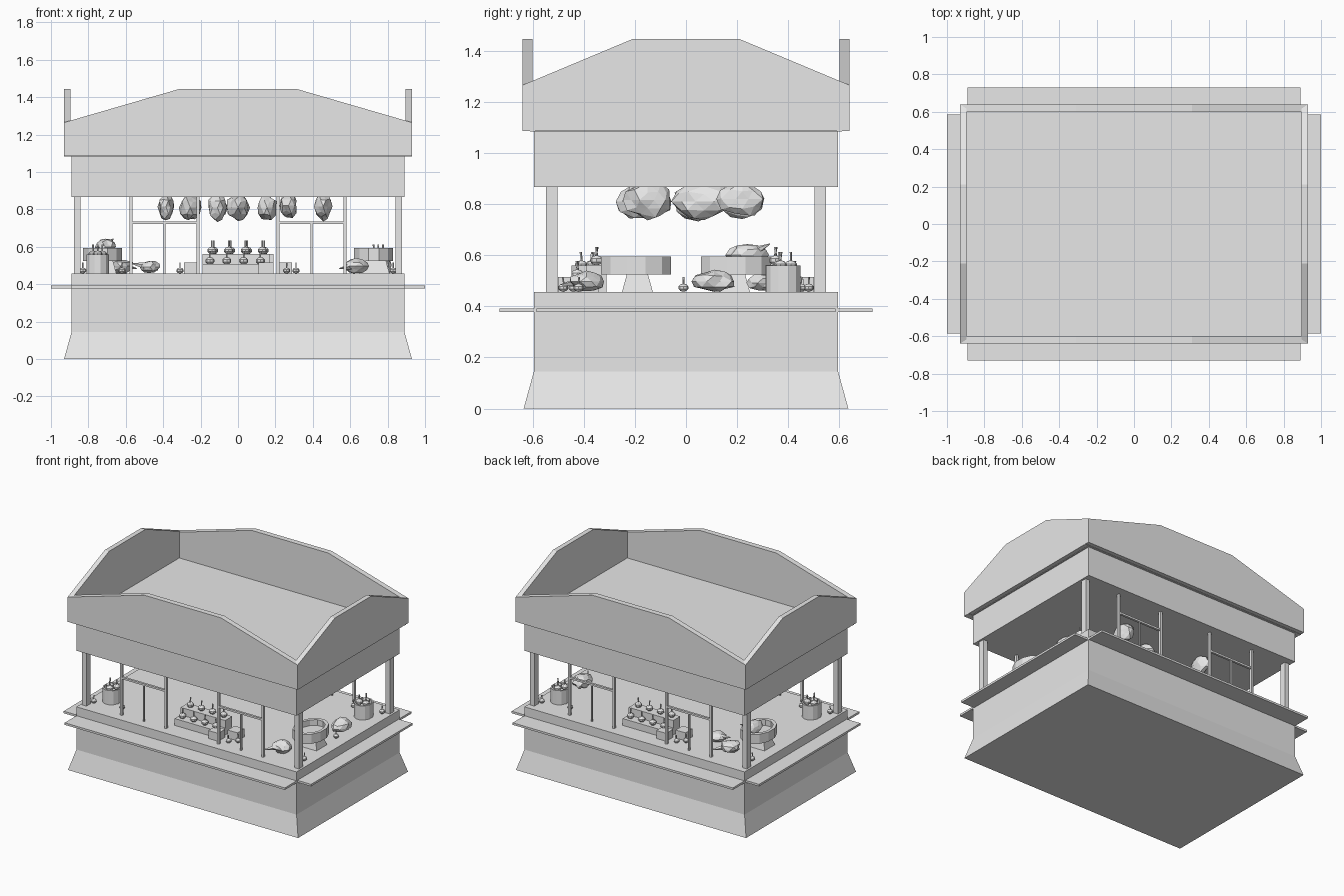
import bpy, bmesh, math, random
from mathutils import Vector, Matrix

cube = bpy.data.objects.get("Cube")
if cube:
    bpy.data.objects.remove(cube)
rng = random.Random(4)

clay = bpy.data.materials.new("plain grey")
clay.use_nodes = True
clay.diffuse_color = (0.8, 0.8, 0.8, 1)
clay.node_tree.nodes["Principled BSDF"].inputs["Base Color"].default_value = (0.8, 0.8, 0.8, 1)


def finish(name, bm):
    bmesh.ops.recalc_face_normals(bm, faces=bm.faces)
    mesh = bpy.data.meshes.new(name)
    bm.to_mesh(mesh)
    bm.free()
    mesh.materials.append(clay)
    ob = bpy.data.objects.new(name, mesh)
    bpy.context.scene.collection.objects.link(ob)
    return ob


def box(name, x0, x1, y0, y1, z0, z1, flare=0):
    """Box between limits; flare widens the bottom."""
    bm = bmesh.new()
    bmesh.ops.create_cube(bm, size=1)
    for v in bm.verts:
        grow = flare if v.co.z < 0 else 0
        sx, sy = math.copysign(grow, v.co.x), math.copysign(grow, v.co.y)
        v.co = Vector(((x0 + x1) / 2 + v.co.x * (x1 - x0) + sx,
                       (y0 + y1) / 2 + v.co.y * (y1 - y0) + sy,
                       (z0 + z1) / 2 + v.co.z * (z1 - z0)))
    return finish(name, bm)


def gable(name, half, flat, inner, outer, side, along_x):
    """Parapet wall with chamfered upper corners."""
    bm = bmesh.new()
    outline = [(-half, 1.085), (half, 1.085), (half, 1.265),
               (flat, 1.445), (-flat, 1.445), (-half, 1.265)]
    place = lambda a, d, z: (a, d * side, z) if along_x else (d * side, a, z)
    face = bm.faces.new([bm.verts.new(place(a, inner, z)) for a, z in outline])
    out = bmesh.ops.extrude_face_region(bm, geom=[face])
    d = (outer - inner) * side
    bmesh.ops.translate(bm, vec=(0, d, 0) if along_x else (d, 0, 0),
                        verts=[g for g in out["geom"] if isinstance(g, bmesh.types.BMVert)])
    return finish(name, bm)


def tub(name, x, y, z0, z1, rx, ry, sides, wall=0.8, depth=0.7):
    """Open round container with a recessed top."""
    bm = bmesh.new()
    rings = []
    for k, z in ((1, z0), (1, z1), (wall, z1), (wall, z1 - depth * (z1 - z0))):
        rings.append([bm.verts.new((x + k * rx * math.cos(t), y + k * ry * math.sin(t), z))
                      for t in (math.tau * (i + 0.5) / sides for i in range(sides))])
    for a, b in zip(rings, rings[1:]):
        for i in range(sides):
            j = (i + 1) % sides
            bm.faces.new((a[i], a[j], b[j], b[i]))
    bm.faces.new(rings[0])
    bm.faces.new(rings[-1])
    return finish(name, bm)


def lump(name, pos, size, spike=None):
    """Faceted joint of meat, optionally with a pointed end."""
    bm = bmesh.new()
    bmesh.ops.create_icosphere(bm, subdivisions=2, radius=1)
    bmesh.ops.dissolve_limit(bm, angle_limit=0.3, verts=bm.verts, edges=bm.edges)
    for v in bm.verts:
        v.co *= rng.uniform(0.82, 1.1)
        v.co = Vector((v.co.x * size[0], v.co.y * size[1], v.co.z * size[2]))
    if spike:
        d = Vector(spike)
        turn = d.to_track_quat('Z', 'Y').to_matrix().to_4x4()
        bmesh.ops.create_cone(bm, cap_ends=True, segments=5, radius1=0.022, radius2=0.002,
                              depth=d.length, matrix=Matrix.Translation(d * 0.75) @ turn)
    bmesh.ops.translate(bm, vec=pos, verts=bm.verts)
    return finish(name, bm)


def fruit(x, y, z, r=0.025):
    """Small round fruit with a tall stem, resting at height z."""
    bm = bmesh.new()
    bmesh.ops.create_uvsphere(bm, u_segments=8, v_segments=5, radius=r,
                              matrix=Matrix.Translation((x, y, z + r * 0.8)) @ Matrix.Diagonal((1, 1, 0.8, 1)))
    lean = Matrix.Rotation(rng.uniform(-0.2, 0.2), 4, 'X')
    bmesh.ops.create_cone(bm, cap_ends=True, segments=5, radius1=r * 0.16, radius2=r * 0.2, depth=r * 1.6,
                          matrix=Matrix.Translation((x, y, z + r * 2.1)) @ lean)
    return finish("fruit", bm)


# Counter, flared plinth and shelves
TOP = 0.457
box("plinth", -0.89, 0.89, -0.595, 0.595, 0, 0.145, 0.04)
box("counter", -0.89, 0.89, -0.595, 0.595, 0.145, TOP)
for s in (-1, 1):
    box("long_shelf", -0.89, 0.89, *sorted((s * 0.59, s * 0.73)), 0.377, 0.392)
    box("end_shelf", *sorted((s * 0.885, s)), -0.585, 0.585, 0.377, 0.392)

# Roof block and parapet
box("roof_block", -0.89, 0.89, -0.595, 0.595, 0.867, 1.087)
for s in (-1, 1):
    gable("long_parapet", 0.93, 0.31, 0.6, 0.64, s, True)
    gable("end_parapet", 0.64, 0.21, 0.895, 0.93, s, False)
    box("parapet_ledge", -0.93, 0.93, *sorted((s * 0.59, s * 0.61)), 1.083, 1.087)
    box("parapet_ledge", *sorted((s * 0.885, s * 0.9)), -0.6, 0.6, 1.083, 1.087)

# Corner posts and window frames
for sy in (-1, 1):
    y0, y1 = sorted((sy * 0.503, sy * 0.548))
    ym = sy * 0.525
    for sx in (-1, 1):
        box("corner_post", *sorted((sx * 0.842, sx * 0.876)), y0, y1, TOP, 0.867)
        for x in (0.213, 0.572):
            box("window_post", sx * x - 0.008, sx * x + 0.008, ym - 0.01, ym + 0.01, TOP, 0.867)
        box("window_bar", *sorted((sx * 0.213, sx * 0.572)), ym - 0.008, ym + 0.008, 0.722, 0.736)
        box("window_divider", sx * 0.393 - 0.005, sx * 0.393 + 0.005, ym - 0.006, ym + 0.006, TOP, 0.724)

# Goods laid out twice, turned half way round
for s in (1, -1):
    def span(a, b):
        return sorted((s * a, s * b))
    # Stepped fruit stand
    box("stand_low_step", *span(-0.19, 0.17), *span(-0.46, -0.39), TOP, 0.507)
    box("stand_high_step", *span(-0.19, 0.17), *span(-0.39, -0.31), TOP, 0.562)
    box("fruit_crate", *span(0.11, 0.19), *span(-0.5, -0.42), TOP, 0.515)
    box("fruit_crate", *span(0.21, 0.29), *span(-0.42, -0.34), TOP, 0.515)
    for x in (-0.15, -0.06, 0.03, 0.12):
        fruit(s * x, s * -0.425, 0.505)
        fruit(s * (x + 0.01), s * -0.35, 0.56)
    # Wide basin on a tapered foot
    box("basin_foot", *span(0.67, 0.79), *span(-0.23, -0.15), TOP, 0.53, 0.02)
    tub("basin", s * 0.725, s * -0.195, 0.524, 0.594, 0.108, 0.142, 12, 0.8, 0.6)
    # Barrel of fruit
    tub("barrel", s * 0.75, s * 0.38, TOP, 0.56, 0.062, 0.07, 12, 0.85, 0.3)
    for dx, dy in ((-0.025, -0.015), (0.025, -0.01), (0, 0.03)):
        fruit(s * (0.75 + dx), s * (0.38 + dy), 0.54)
    # Joints and loose fruit on the counter
    lump("joint", (s * 0.63, s * -0.39, 0.497), (0.07, 0.07, 0.042), (s * -0.07, s * -0.08, -0.01))
    for x, y in ((0.31, -0.44), (0.26, -0.48), (0.62, 0.45), (0.83, 0.48), (0.83, -0.42)):
        fruit(s * x, s * y, TOP, 0.02)

lump("basin_roast", (-0.71, 0.24, 0.6), (0.055, 0.08, 0.045), (0.035, 0.07, 0.035))
lump("side_roast", (0.76, 0.11, 0.498), (0.06, 0.085, 0.045))
lump("back_roast", (-0.47, 0.3, 0.492), (0.055, 0.06, 0.036), (-0.08, 0, 0.015))
fruit(0.8, -0.01, TOP, 0.02)

# Hanging joints under the roof
for x, y, z, w in ((-0.385, 0.22, 0.815, 0.045), (-0.255, -0.16, 0.81, 0.058),
                   (-0.11, 0.05, 0.81, 0.054), (0, 0.07, 0.81, 0.064),
                   (0.155, -0.17, 0.81, 0.054), (0.27, 0.22, 0.82, 0.05),
                   (0.455, -0.15, 0.815, 0.05)):
    lump("hanging_joint", (x, y, z), (w, w * 1.9, 0.072))
